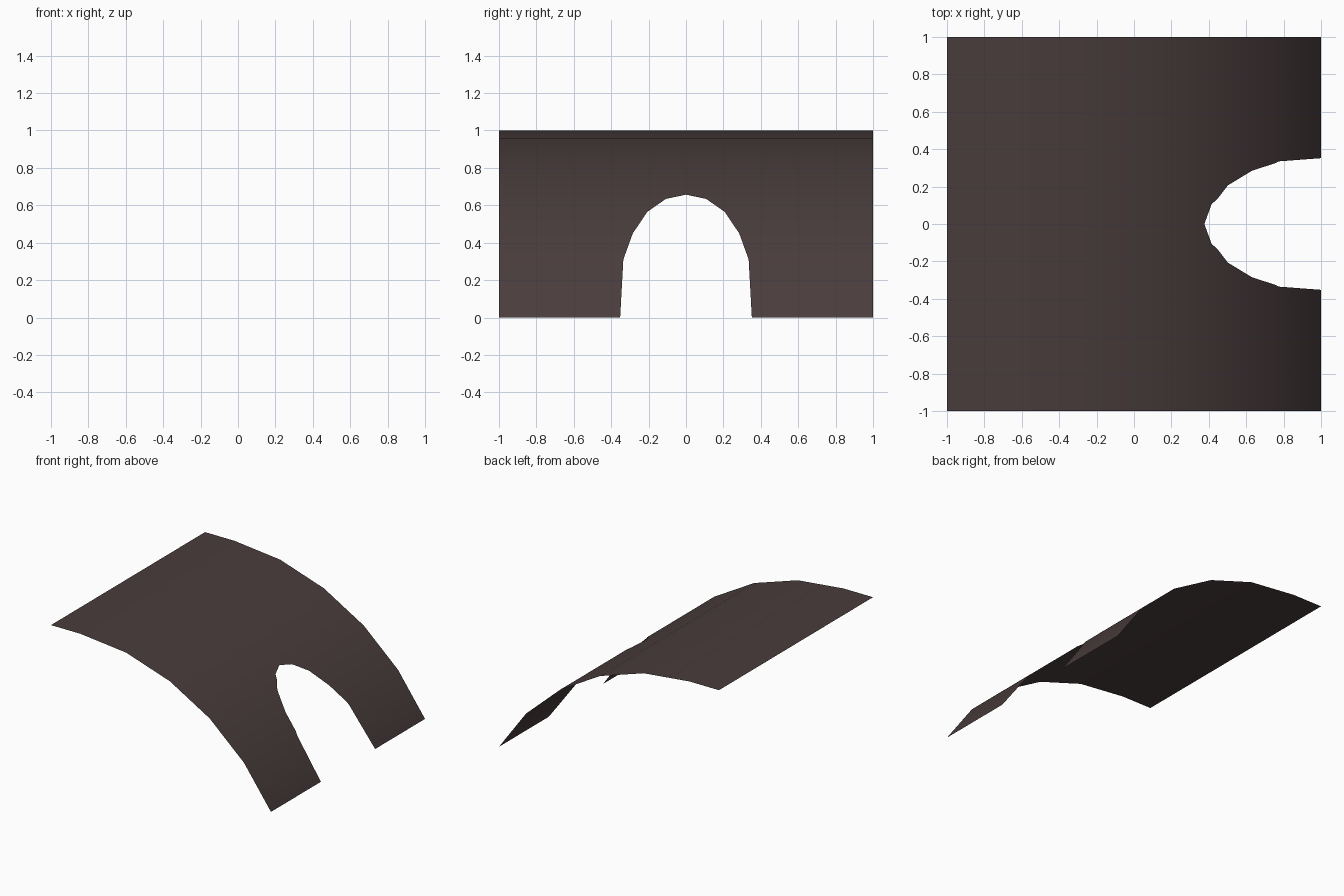
import bpy, bmesh, math
from mathutils import Vector

if "Cube" in bpy.data.objects:
    bpy.data.objects.remove(bpy.data.objects["Cube"])

# material
mat = bpy.data.materials.new("dark brown")
mat.diffuse_color = (0.068, 0.046, 0.046, 1)
mat.use_nodes = True
mat.node_tree.nodes["Principled BSDF"].inputs["Base Color"].default_value = mat.diffuse_color

# side profile: short flat lip, then a 60 degree arc in five segments
R = 2.0
CENTRE = Vector((1 - R * math.sin(math.radians(60)), 0, -1.0))
profile = [(-1.0, 1.0)]
for i in range(6):
    a = math.radians(12 * i)
    profile.append((CENTRE.x + R * math.sin(a), CENTRE.z + R * math.cos(a)))

# arched opening (y, z), mirrored about y = 0
half = [(0.352, 0.0), (0.335, 0.31), (0.285, 0.449), (0.207, 0.565), (0.108, 0.634)]
arch = half + [(0.0, 0.657)] + [(-y, z) for y, z in reversed(half)]

# curved sheet, in strips so that only the middle one is cut
bm = bmesh.new()
rows = [[bm.verts.new((x, y, z)) for x, z in profile] for y in (-1, -0.352, 0.352, 1)]
for r0, r1 in zip(rows, rows[1:]):
    for i in range(len(profile) - 1):
        bm.faces.new((r0[i], r0[i + 1], r1[i + 1], r1[i]))

# cut along each arch edge, then remove the faces inside the arch
planes = []
for (y0, z0), (y1, z1) in zip(arch, arch[1:]):
    co = Vector((0, y0, z0))
    no = Vector((0, z1 - z0, y0 - y1)).normalized()
    planes.append((co, no))
    mid = [f for f in bm.faces if abs(f.calc_center_median().y) < 0.352]
    geom = mid + list({e for f in mid for e in f.edges}) + list({v for f in mid for v in f.verts})
    bmesh.ops.bisect_plane(bm, geom=geom, dist=1e-5, plane_co=co, plane_no=no)
inside = [f for f in bm.faces
          if all((f.calc_center_median() - co).dot(no) < 0 for co, no in planes)]
bmesh.ops.delete(bm, geom=inside, context='FACES')

mesh = bpy.data.meshes.new("curved_roof_sheet")
bm.to_mesh(mesh)
bm.free()
mesh.materials.append(mat)
sheet = bpy.data.objects.new("curved_roof_sheet", mesh)
bpy.context.collection.objects.link(sheet)

# smooth shading following the true arc
for p in mesh.polygons:
    p.use_smooth = True
normals = []
for v in mesh.vertices:
    d = v.co - CENTRE
    normals.append(Vector((max(d.x, 0), 0, d.z)).normalized())
mesh.normals_split_custom_set_from_vertices(normals)
